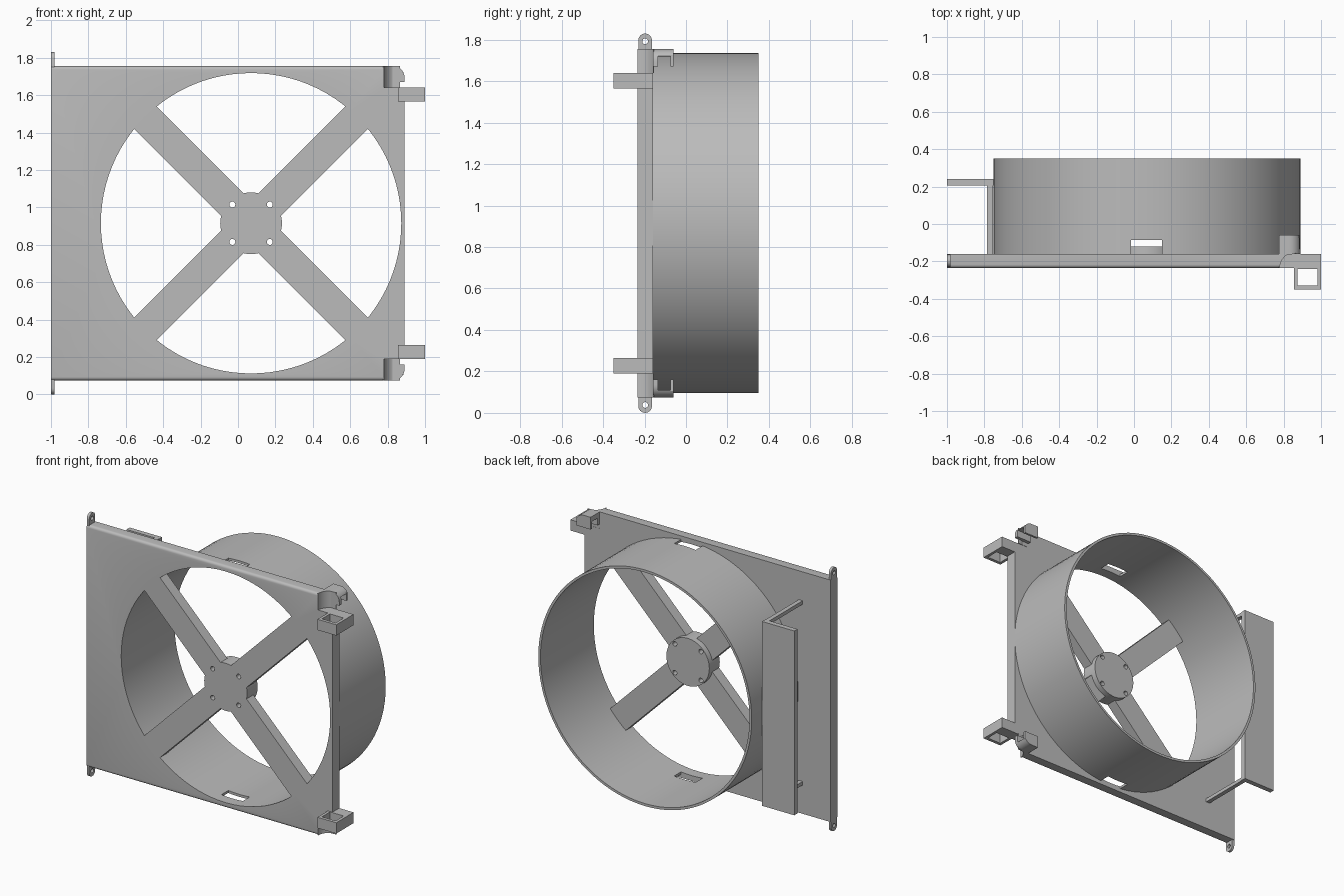
import bpy, math
from mathutils import Vector

cube = bpy.data.objects.get("Cube")
if cube:
    bpy.data.objects.remove(cube, do_unlink=True)

grey = bpy.data.materials.new("plain grey")
grey.use_nodes = True
grey.diffuse_color = (0.5, 0.5, 0.5, 1)
grey.node_tree.nodes["Principled BSDF"].inputs["Base Color"].default_value = (0.5, 0.5, 0.5, 1)

CX, CZ = 0.07, 0.915            # fan axis
FRONT, BACK, REAR = -0.235, -0.16, 0.35
INNER, OUTER = 0.803, 0.82


def finish(ob, name):
    ob.name = name
    ob.data.materials.clear()
    ob.data.materials.append(grey)
    return ob


def activate(ob):
    bpy.ops.object.select_all(action='DESELECT')
    ob.select_set(True)
    bpy.context.view_layer.objects.active = ob


def box(name, x, y, z):
    lo, hi = Vector((x[0], y[0], z[0])), Vector((x[1], y[1], z[1]))
    bpy.ops.mesh.primitive_cube_add(size=1, location=(lo + hi) / 2)
    ob = bpy.context.object
    ob.scale = hi - lo
    bpy.ops.object.transform_apply(location=True, scale=True)
    return finish(ob, name)


def cylinder(name, r, x, z, y, sides=96):
    bpy.ops.mesh.primitive_cylinder_add(vertices=sides, radius=r, depth=y[1] - y[0],
                                        location=(x, sum(y) / 2, z),
                                        rotation=(math.pi / 2, 0, 0))
    bpy.ops.object.transform_apply(location=True, rotation=True)
    return finish(bpy.context.object, name)


def prism(name, points, place, a, b):
    """Extrude a 2D outline from a to b; place(u, v, w) gives the 3D point."""
    n = len(points)
    verts = [place(u, v, w) for w in (a, b) for u, v in points]
    faces = [tuple(range(n)), tuple(range(2 * n - 1, n - 1, -1))]
    faces += [(i, n + i, n + (i + 1) % n, (i + 1) % n) for i in range(n)]
    mesh = bpy.data.meshes.new(name)
    mesh.from_pydata(verts, [], faces)
    ob = bpy.data.objects.new(name, mesh)
    bpy.context.collection.objects.link(ob)
    activate(ob)
    bpy.ops.object.mode_set(mode='EDIT')
    bpy.ops.mesh.select_all(action='SELECT')
    bpy.ops.mesh.normals_make_consistent(inside=False)
    bpy.ops.object.mode_set(mode='OBJECT')
    return finish(ob, name)


def cut(ob, *cutters, keep=False):
    for c in cutters:
        activate(ob)
        mod = ob.modifiers.new("cut", 'BOOLEAN')
        mod.operation, mod.object = 'DIFFERENCE', c
        bpy.ops.object.modifier_apply(modifier=mod.name)
        if not keep:
            bpy.data.objects.remove(c, do_unlink=True)


def arc(cx, cy, r, start, end, steps=8):
    return [(cx + r * math.cos(math.radians(start + (end - start) * i / steps)),
             cy + r * math.sin(math.radians(start + (end - start) * i / steps)))
            for i in range(steps + 1)]


def flip(z, top):
    return z if top else 2 * CZ - z


def zspan(a, b, top):
    return sorted((flip(a, top), flip(b, top)))


# Face plate: softened top and bottom front edges, round opening, notched corners
e = 0.018
profile = [(BACK, 0.075), (BACK, 1.755)]
profile += arc(FRONT + e, 1.755 - e, e, 90, 180, 4) + arc(FRONT + e, 0.075 + e, e, 180, 270, 4)
plate = prism("face_plate", profile, lambda u, v, w: (w, u, v), -1, 0.89)
cut(plate, cylinder("opening", INNER, CX, CZ, (-0.5, 0.1)))
for top in (True, False):
    cut(plate, box("notch", (0.78, 1.2), (-0.5, 0.1), zspan(1.64, 2.0, top)))

# Shroud ring with a slot at the top and the bottom
shroud = cylinder("shroud_ring", OUTER, CX, CZ, (FRONT + 0.02, REAR))
cut(shroud, cylinder("bore", INNER, CX, CZ, (-0.5, 0.6)),
    box("slot", (-0.015, 0.15), (BACK, -0.085), (-0.2, 2.2)))

# Hub and diagonal spokes, drilled with four holes
drills = [cylinder("drill", 0.016, CX + sx * 0.1, CZ + sz * 0.1, (-0.5, 0.3), 16)
          for sx in (-1, 1) for sz in (-1, 1)]
hub = cylinder("motor_hub", 0.165, CX, CZ, (FRONT, -0.12), 48)
cut(hub, *drills, keep=True)
for k in range(4):
    spoke = box("spoke", (0.1, 0.808), (FRONT, BACK), (-0.085, 0.085))
    spoke.rotation_euler = (0, math.pi / 4 + k * math.pi / 2, 0)
    spoke.location = (CX, 0, CZ)
    activate(spoke)
    bpy.ops.object.transform_apply(location=True, rotation=True)
    cut(spoke, *drills, keep=True)
for d in drills:
    bpy.data.objects.remove(d, do_unlink=True)

for top in (True, False):
    end = "upper" if top else "lower"

    # Mounting ear with rounded end and screw hole
    outline = [(-0.23, 1.7)] + arc(-0.197, 1.797, 0.033, 180, 0) + [(-0.164, 1.7)]
    ear = prism(end + "_mounting_ear", outline,
                lambda u, v, w: (w, u, flip(v, top)), -1, -0.982)
    hole = prism("ear_hole", arc(-0.197, 1.792, 0.014, 0, 345, 15),
                 lambda u, v, w: (w, u, flip(v, top)), -1.1, -0.9)
    cut(ear, hole)

    # Square loop clip on the side edge
    clip = box(end + "_loop_clip", (0.855, 1.0), (-0.35, BACK), zspan(1.565, 1.64, top))
    cut(clip, box("window", (0.875, 0.98), (-0.328, -0.24), (-1, 3)))

    # Concave ramp leading back into the corner hook
    ramp = [(0.775, BACK), (0.775, FRONT)] + arc(0.865, FRONT, 0.085, 180, 90) + [(0.865, BACK)]
    ramp = [(x, min(y, BACK + 0.005)) for x, y in ramp]
    prism(end + "_corner_ramp", ramp, lambda u, v, w: (u, v, w),
          *zspan(1.64, 1.755, top)).scale = (1, 1, 1)

    # Corner hook: rounded cheek with a lip reaching backwards
    cheek = [(0.775, 1.755), (0.775, 1.67), (0.89, 1.67)] + arc(0.83, 1.695, 0.06, 0, 90)
    prism(end + "_hook_cheek", cheek, lambda u, v, w: (u, w, flip(v, top)), BACK, -0.135)
    lip = [(0.775, 1.755), (0.775, 1.72), (0.884, 1.72)] + arc(0.83, 1.695, 0.06, 25, 90)
    prism(end + "_hook_lip", lip, lambda u, v, w: (u, w, flip(v, top)), -0.14, -0.06)
    box(end + "_hook_tip", (0.775, 0.885), (-0.075, -0.06), zspan(1.67, 1.725, top))

    # Thin arm carrying the rear panel
    box(end + "_panel_arm", (-0.785, -0.755), (BACK - 0.01, 0.21), zspan(1.53, 1.555, top))

# Rear side panel
box("rear_side_panel", (-1, -0.752), (0.205, 0.24), (0.275, 1.555))

# Smooth round surfaces, keep crisp edges
for ob in bpy.context.scene.objects:
    if ob.type == 'MESH':
        activate(ob)
        bpy.ops.object.shade_smooth_by_angle(angle=math.radians(30))
